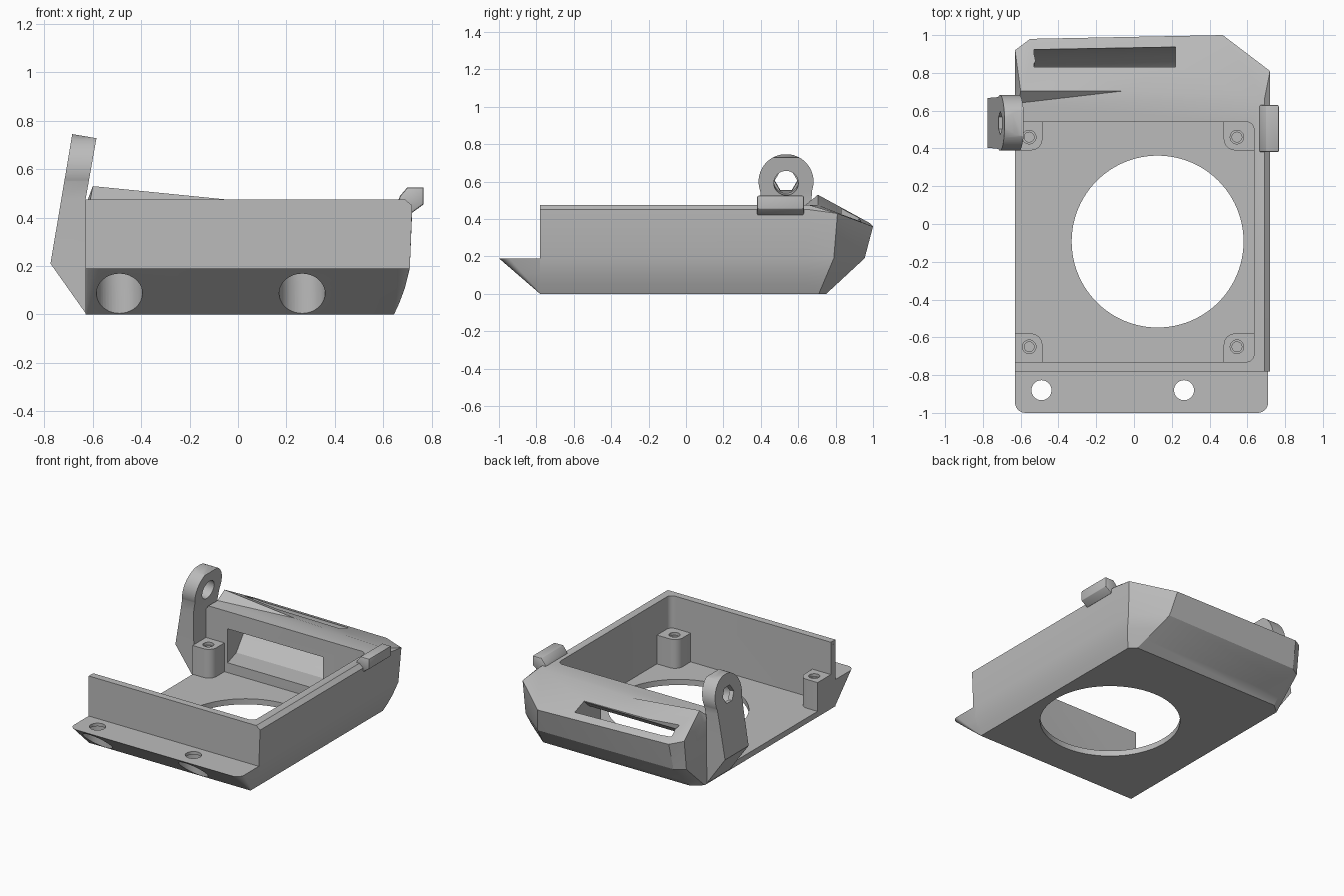
import bpy, bmesh, math
from mathutils import Vector, Matrix

cube = bpy.data.objects.get("Cube")
if cube:
    bpy.data.objects.remove(cube, do_unlink=True)

grey = bpy.data.materials.new("plain grey")
grey.use_nodes = True
grey.diffuse_color = (0.5, 0.5, 0.5, 1)
grey.node_tree.nodes["Principled BSDF"].inputs["Base Color"].default_value = (0.5, 0.5, 0.5, 1)


def mesh_object(name, verts, faces):
    bm = bmesh.new()
    vs = [bm.verts.new(v) for v in verts]
    for f in faces:
        bm.faces.new([vs[i] for i in f])
    bmesh.ops.recalc_face_normals(bm, faces=bm.faces)
    bmesh.ops.triangulate(bm, faces=[f for f in bm.faces if len(f.verts) == 4])
    me = bpy.data.meshes.new(name)
    bm.to_mesh(me)
    bm.free()
    me.materials.append(grey)
    ob = bpy.data.objects.new(name, me)
    bpy.context.collection.objects.link(ob)
    return ob


def ring_faces(n, levels):
    return [(k * n + i, k * n + (i + 1) % n, (k + 1) * n + (i + 1) % n, (k + 1) * n + i)
            for k in range(levels - 1) for i in range(n)]


def loft(name, loops):
    n, m = len(loops[0]), len(loops)
    caps = [tuple(range(n)), tuple(range((m - 1) * n, m * n))]
    return mesh_object(name, [p for lp in loops for p in lp], ring_faces(n, m) + caps)


def prism(name, pts, axis, a, b):
    place = {"x": lambda p, t: (t, p[0], p[1]),
             "y": lambda p, t: (p[0], t, p[1]),
             "z": lambda p, t: (p[0], p[1], t)}[axis]
    return loft(name, [[place(p, t) for p in pts] for t in (a, b)])


def arc(cx, cy, r, a0, a1, n):
    return [(cx + r * math.cos(math.radians(a0 + (a1 - a0) * i / n)),
             cy + r * math.sin(math.radians(a0 + (a1 - a0) * i / n))) for i in range(n + 1)]


def circle(cx, cy, r, n):
    return arc(cx, cy, r, 0, 360 * (n - 1) / n, n - 1)


def boolean(ob, cutter, op="DIFFERENCE"):
    mod = ob.modifiers.new("cut", "BOOLEAN")
    mod.operation, mod.solver, mod.object = op, "EXACT", cutter
    finish(ob, "cut")
    bpy.data.objects.remove(cutter, do_unlink=True)


def finish(ob, modifier=None):
    bpy.ops.object.select_all(action="DESELECT")
    ob.select_set(True)
    bpy.context.view_layer.objects.active = ob
    if modifier:
        bpy.ops.object.modifier_apply(modifier=modifier)
    else:
        bpy.ops.object.shade_smooth_by_angle(angle=math.radians(28))


# Tray body: flared outline rising to a sloped rear rim
left, front = -0.63, -0.78
side_curve = [(0, 0.645), (0.05, 0.668), (0.11, 0.69), (0.19, 0.71)]


def outline(z, xr):
    t = z / 0.19
    yb = 0.75 + 0.205 * t
    pts = [(left, front), (xr, front), (xr, 0.64), (xr, 0.71 + 0.08 * t),
           (0.60 - 0.10 * t, yb), (-0.56, yb - 0.015 * t), (left, yb - 0.06), (left, 0.66)]
    return [(x, y, z) for x, y in pts]


loops = [outline(z, xr) for z, xr in side_curve]
loops.append([(left, front, 0.45), (0.72, front, 0.45), (0.72, 0.66, 0.45), (0.72, 0.81, 0.43),
              (0.47, 1.0, 0.36), (-0.55, 0.98, 0.38), (left, 0.92, 0.40), (left, 0.70, 0.45)])
verts = [p for lp in loops for p in lp]
r = len(verts) - 8
FL, FR, R, C1, C2, B1, B2, L = range(r, r + 8)
tFL, tFR, tR, tM, tL, tA = range(r + 8, r + 14)
verts += [(left, front, 0.475), (0.69, front, 0.475), (0.69, 0.66, 0.475),
          (-0.05, 0.705, 0.475), (-0.61, 0.64, 0.475), (-0.60, 0.705, 0.53)]
faces = ring_faces(8, len(loops)) + [
    tuple(range(8)), (FL, FR, tFR, tFL), (FR, R, tR, tFR), (L, FL, tFL, tL), (R, C1, tR),
    (tM, tR, C1, C2), (tA, tM, C2, B1), (tA, B1, B2), (B2, L, tL, tA), (tL, tM, tA),
    (tFL, tFR, tR, tM, tL)]
body = mesh_object("tray_body", verts, faces)

# Inner pocket, open on one side, with rounded corners
pocket = [(-1, -0.73)] + arc(0.595, -0.69, 0.04, -90, 0, 6) + arc(0.595, 0.5, 0.04, 0, 90, 6) + [(-1, 0.54)]
boolean(body, prism("pocket_cutter", pocket, "z", 0.04, 1))
boolean(body, prism("opening_cutter", circle(0.125, -0.093, 0.455, 96), "z", -1, 0.3))

# Duct from the inner rear wall up to the sloped rear slot
duct = prism("duct_cutter", [(0.5, 0.11), (0.70, 0.11), (0.80, 0.17), (0.88, 0.26), (0.93, 0.36),
                             (0.955, 0.6), (0.84, 0.6), (0.83, 0.42), (0.76, 0.36), (0.5, 0.35)],
             "x", -0.53, 0.22)
for v in duct.data.vertices:
    if v.co.y < 0.8:
        v.co.x += (0.8 - v.co.y) * 0.27
    elif v.co.y > 0.86:
        v.co.y += 0.02 * v.co.x
boolean(body, duct)
finish(body)

# Front lip with sloped underside and two counterbored screw holes
lip_loops = []
for z, xr in side_curve:
    yf = front - 0.22 * z / 0.19
    c = 0.005 + 0.05 * z / 0.19
    pts = ([(left, -0.76)] + arc(left + c, yf + c, c, 180, 270, 6)
           + arc(xr - c, yf + c, c, 270, 360, 6) + [(xr, -0.76)])
    lip_loops.append([(x, y, z) for x, y in pts])
lip = loft("front_lip", lip_loops)
for x in (-0.49, 0.265):
    boolean(lip, prism("screw_cutter", circle(x, -0.88, 0.053, 32), "z", -1, 1))
    boolean(lip, prism("counterbore_cutter", circle(x, -0.88, 0.095, 40), "z", -1, 0.168))
finish(lip)

# Four corner screw posts
for name, cx, cy, sx, sy in (("front_right_post", left, -0.735, 1, 1), ("front_left_post", 0.64, -0.735, -1, 1),
                             ("rear_right_post", left, 0.545, 1, -1), ("rear_left_post", 0.64, 0.545, -1, -1)):
    w = 0.145 if sx > 0 else 0.165
    shape = [(0, 0), (w, 0)] + arc(w - 0.06, 0.095, 0.06, 0, 90, 8) + [(0, 0.155)]
    post = prism(name, [(cx + sx * x, cy + sy * y) for x, y in shape], "z", 0.03, 0.245)
    hole = (cx + sx * (w - 0.07), cy + sy * 0.085)
    boolean(post, prism("post_hole_cutter", circle(*hole, 0.026, 24), "z", 0.1, 1))
    boolean(post, prism("post_sink_cutter", circle(*hole, 0.036, 24), "z", 0.225, 1))
    finish(post)

# Tilted hinge lug with a round bore and a hexagonal nut seat
lug = prism("hinge_lug", [(-0.63, 0.005), (-0.775, 0.21), (-0.685, 0.745), (-0.585, 0.728), (-0.63, 0.475)],
            "y", 0.3, 0.8)
silhouette = [(0.405, 0), (0.665, 0), (0.67, 0.45)] + arc(0.535, 0.60, 0.147, -20, 200, 40) + [(0.40, 0.45)]
boolean(lug, prism("lug_cutter", silhouette, "x", -1, 0), "INTERSECT")
tilt = Matrix.Translation((-0.655, 0.535, 0.60)) @ Matrix.Rotation(math.radians(9.5), 4, "Y")
for sides, radius, x0, x1 in ((32, 0.066, -0.02, 0.3), (6, 0.062, -0.3, 0.3)):
    bore = prism("bore_cutter", circle(0, 0, radius, sides), "x", x0, x1)
    bore.data.transform(tilt)
    boolean(lug, bore)
finish(lug)

# Small latch on the opposite wall
latch = prism("side_latch", [(0.66, 0.465), (0.67, 0.49), (0.70, 0.525), (0.767, 0.525), (0.767, 0.455),
                             (0.72, 0.42), (0.69, 0.44)], "y", 0.38, 0.63)
bev = latch.modifiers.new("soft", "BEVEL")
bev.width, bev.segments = 0.008, 2
finish(latch, "soft")
finish(latch)
